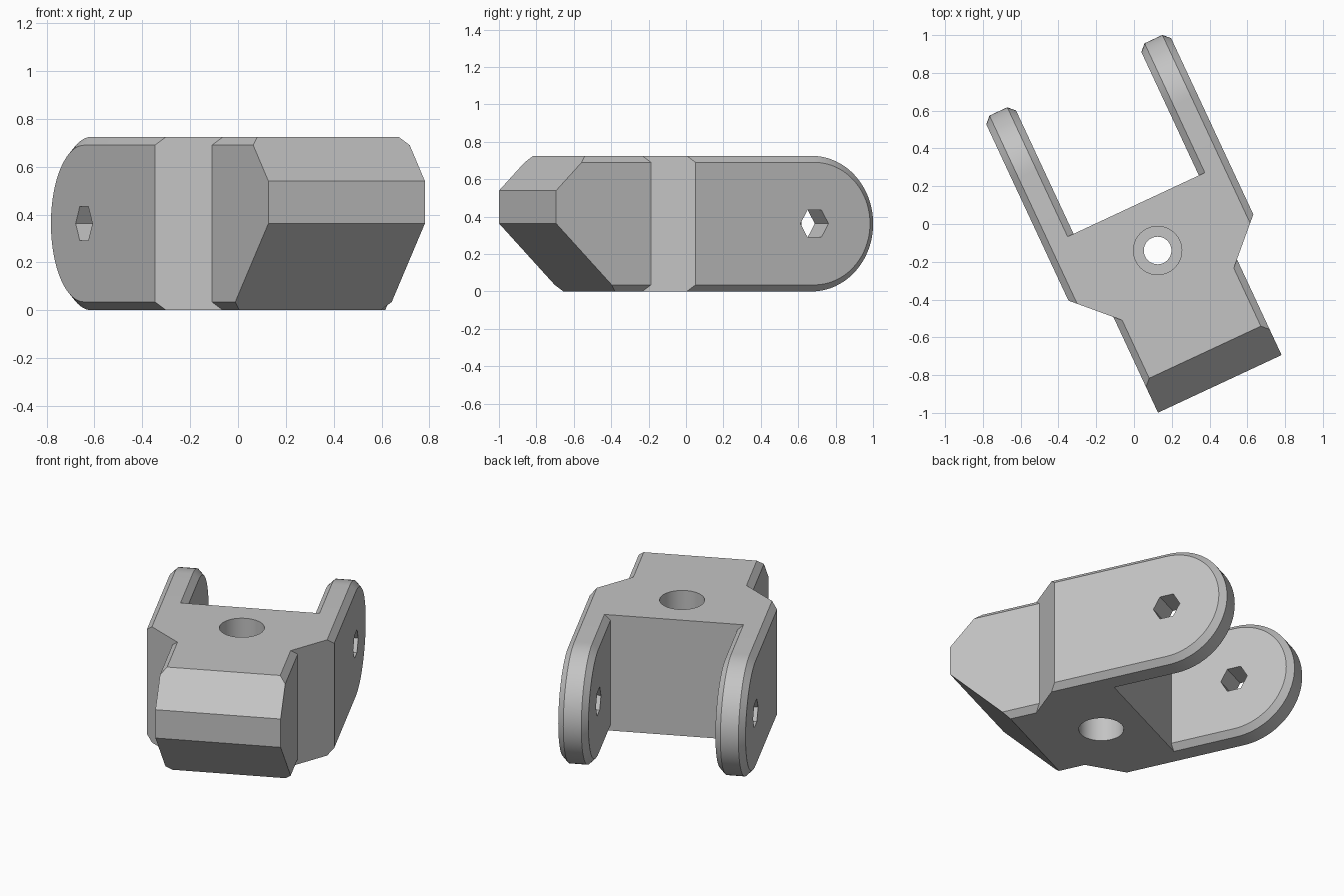
import bpy, bmesh
from math import sin, cos, pi, radians
from mathutils import Matrix

cube = bpy.data.objects.get("Cube")
if cube:
    bpy.data.objects.remove(cube, do_unlink=True)

HEIGHT = 0.725
MID = HEIGHT / 2
CHAMFER = 0.035
ARM_OUT, ARM_IN = 0.54, 0.366
NOSE_HALF = 0.361
BACK, PIVOT = 0.088, 0.481          # rear wall and pin axis along y
HOLE_Y = -0.18

grey = bpy.data.materials.new("matte grey")
grey.use_nodes = True
grey.diffuse_color = (0.55, 0.55, 0.55, 1)
grey.node_tree.nodes["Principled BSDF"].inputs["Base Color"].default_value = (0.55, 0.55, 0.55, 1)


def loft(name, rings):
    """Closed solid through rings with equal point counts."""
    bm = bmesh.new()
    loops = [[bm.verts.new(p) for p in ring] for ring in rings]
    n = len(loops[0])
    for a, b in zip(loops, loops[1:]):
        for i in range(n):
            j = (i + 1) % n
            bm.faces.new((a[i], a[j], b[j], b[i]))
    bm.faces.new(loops[0][::-1])
    bm.faces.new(loops[-1])
    bmesh.ops.recalc_face_normals(bm, faces=bm.faces)
    return make(name, bm)


def make(name, bm):
    mesh = bpy.data.meshes.new(name)
    bm.to_mesh(mesh)
    bm.free()
    mesh.materials.append(grey)
    obj = bpy.data.objects.new(name, mesh)
    bpy.context.collection.objects.link(obj)
    return obj


def chamfered_bar(name, half, y0, y1, cuts):
    """Bar along y with its long edges chamfered, then trimmed by planes."""
    c = CHAMFER
    right = [(half - c, 0), (half, c), (half, HEIGHT - c), (half - c, HEIGHT)]
    section = right + [(-x, z) for x, z in reversed(right)]
    bar = loft(name, [[(x, y, z) for x, z in section] for y in (y0, y1)])
    bm = bmesh.new()
    bm.from_mesh(bar.data)
    for point, normal in cuts:
        geom = bm.verts[:] + bm.edges[:] + bm.faces[:]
        bmesh.ops.bisect_plane(bm, geom=geom, plane_co=point, plane_no=normal, clear_outer=True)
        bmesh.ops.holes_fill(bm, edges=[e for e in bm.edges if e.is_boundary])
    bmesh.ops.recalc_face_normals(bm, faces=bm.faces)
    bm.to_mesh(bar.data)
    bm.free()
    return bar


def arm(name, side):
    """Rounded cheek plate with chamfered rims on both faces."""
    def ring(x, inset):
        r = MID - inset
        arc = [pi * i / 40 - pi / 2 for i in range(41)]
        pts = [(PIVOT + r * cos(t), MID + r * sin(t)) for t in arc]
        pts = [(0.0, MID - r)] + pts + [(0.0, MID + r)]
        return [(side * x, y, z) for y, z in pts]
    c = CHAMFER
    return loft(name, [ring(ARM_IN, c), ring(ARM_IN + c, 0),
                       ring(ARM_OUT - c, 0), ring(ARM_OUT, c)])


def rod(name, sides, radius, depth, matrix):
    bm = bmesh.new()
    bmesh.ops.create_cone(bm, cap_ends=True, segments=sides, radius1=radius,
                          radius2=radius, depth=depth, matrix=matrix)
    obj = make(name, bm)
    obj.hide_render = True
    return obj


def combine(base, other, operation):
    mod = base.modifiers.new(operation.lower(), 'BOOLEAN')
    mod.operation = operation
    mod.solver = 'EXACT'
    mod.object = other
    bpy.context.view_layer.objects.active = base
    bpy.ops.object.modifier_apply(modifier=mod.name)
    bpy.data.objects.remove(other, do_unlink=True)


# Central block with two slanted front shoulders
shoulders = [((s * ARM_OUT, -0.221, 0), (s, -1, 0)) for s in (-1, 1)]
bracket = chamfered_bar("fork_bracket", ARM_OUT, -0.55, BACK, shoulders)

# Nose with a sloped top and undercut
nose = chamfered_bar("nose", NOSE_HALF, -0.959, -0.1,
                     [((0, -0.959, 0.54), (0, -1, 1)),
                      ((0, -0.959, MID), (0, -1, -1))])
combine(bracket, nose, 'UNION')

# Fork arms
for label, side in (("left_arm", 1), ("right_arm", -1)):
    combine(bracket, arm(label, side), 'UNION')

# Vertical bolt hole, counterbored from both ends
for name, radius, depth, z in (("bolt_hole", 0.073, 1.2, MID),
                               ("upper_bore", 0.128, 0.4, 0.65),
                               ("lower_bore", 0.128, 0.4, 0.075)):
    cutter = rod(name, 48, radius, depth, Matrix.Translation((0, HOLE_Y, z)))
    combine(bracket, cutter, 'DIFFERENCE')

# Hexagonal pin holes, points facing front and back
axis = Matrix.Translation((0, PIVOT, MID)) @ Matrix.Rotation(radians(90), 4, 'Y')
pin = rod("pin_hole", 6, 0.083, 2, axis)
low = max(v.co.z for v in pin.data.vertices) - MID
if low > 0.08:                       # turn flats to top and bottom
    pin.data.transform(axis @ Matrix.Rotation(radians(30), 4, 'Z') @ axis.inverted())
combine(bracket, pin, 'DIFFERENCE')

# Shading and final placement
bpy.ops.object.select_all(action='DESELECT')
bracket.select_set(True)
bpy.context.view_layer.objects.active = bracket
bpy.ops.object.shade_smooth_by_angle(angle=radians(20))
turn = Matrix.Rotation(radians(25), 4, 'Z')
bracket.matrix_world = turn @ Matrix.Translation((0.054, 0, 0))
